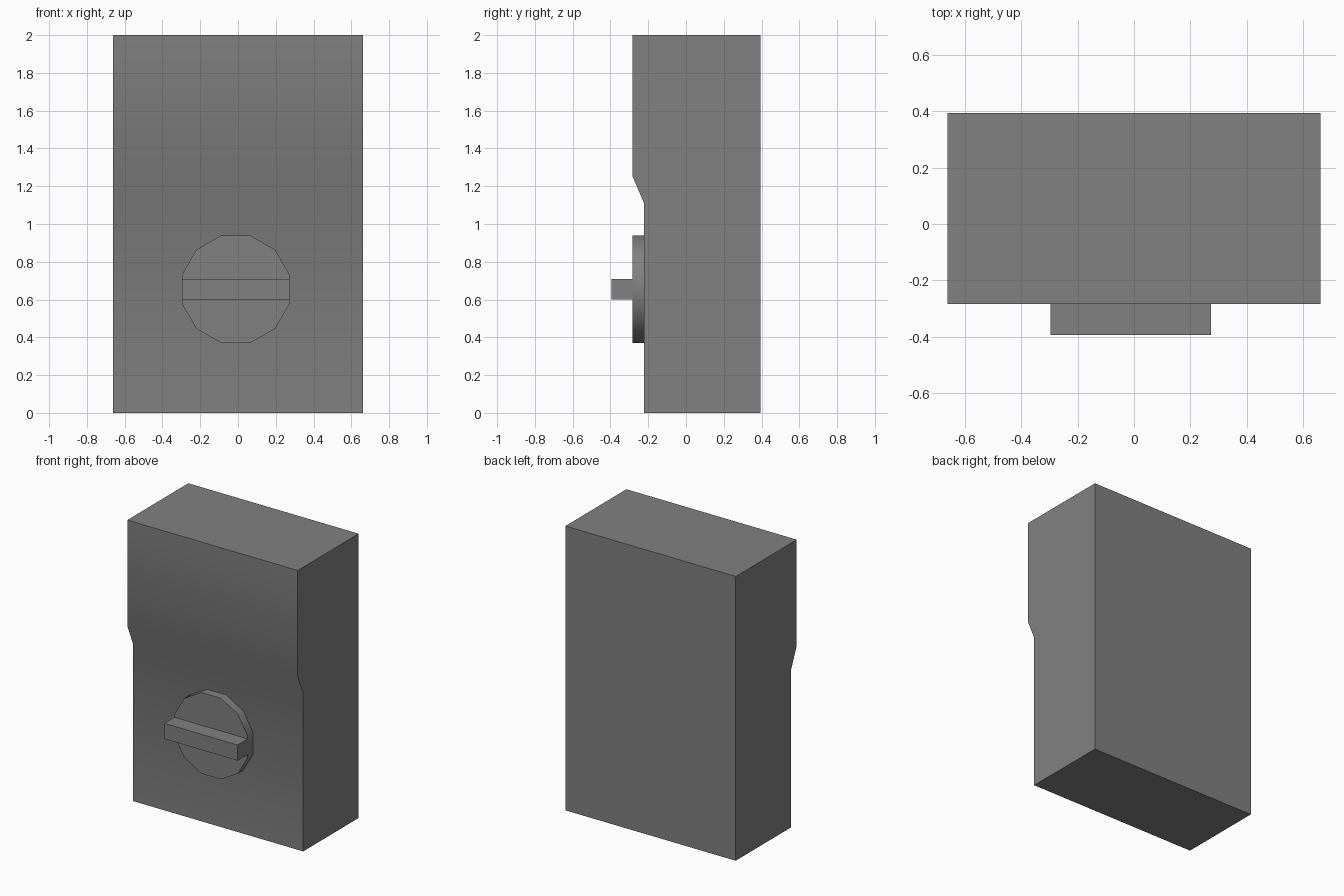
import bpy, bmesh, math
from mathutils import Matrix

cube = bpy.data.objects.get("Cube")
if cube:
    bpy.data.objects.remove(cube, do_unlink=True)

# Single grey finish
grey = bpy.data.materials.new("mid_grey")
grey.use_nodes = True
colour = (0.22, 0.22, 0.22, 1)
grey.diffuse_color = colour
grey.node_tree.nodes["Principled BSDF"].inputs["Base Color"].default_value = colour


def prism(name, outline, depth, matrix):
    """Extrude a 2D outline along its local z, then place it."""
    bm = bmesh.new()
    face = bm.faces.new([bm.verts.new((u, v, 0)) for u, v in outline])
    new = bmesh.ops.extrude_face_region(bm, geom=[face])["geom"]
    tops = [g for g in new if isinstance(g, bmesh.types.BMVert)]
    bmesh.ops.translate(bm, verts=tops, vec=(0, 0, depth))
    bmesh.ops.recalc_face_normals(bm, faces=bm.faces)
    bm.transform(matrix)
    mesh = bpy.data.meshes.new(name)
    bm.to_mesh(mesh)
    bm.free()
    mesh.materials.append(grey)
    obj = bpy.data.objects.new(name, mesh)
    bpy.context.collection.objects.link(obj)
    bpy.ops.object.select_all(action="DESELECT")
    obj.select_set(True)
    bpy.context.view_layer.objects.active = obj
    bpy.ops.object.shade_smooth_by_angle(angle=math.radians(35))
    return obj


# Case: side profile (y, z) with a stepped-back lower front, extruded along x
half_width = 0.663
side = [(0.394, 0), (0.394, 2), (-0.284, 2), (-0.284, 1.255), (-0.222, 1.11), (-0.222, 0)]
along_x = Matrix(((0, 0, 1, -half_width), (1, 0, 0, 0), (0, 1, 0, 0), (0, 0, 0, 1)))
prism("case", side, 2 * half_width, along_x)

# Knob: twelve-sided disc and a raised grip bar, extruded towards the front
knob_x, knob_z, apothem = -0.012, 0.655, 0.285
radius = apothem / math.cos(math.pi / 12)
disc = [(radius * math.cos(a), radius * math.sin(a))
        for a in (math.pi * (2 * i + 1) / 12 for i in range(12))]
bar = [(-apothem, -0.055), (apothem, -0.055), (apothem, 0.055), (-apothem, 0.055)]


def to_front(y):
    return Matrix.Translation((knob_x, y, knob_z)) @ Matrix.Rotation(math.pi / 2, 4, "X")


prism("knob_disc", disc, 0.06, to_front(-0.222))
prism("knob_grip", bar, 0.112, to_front(-0.282))
